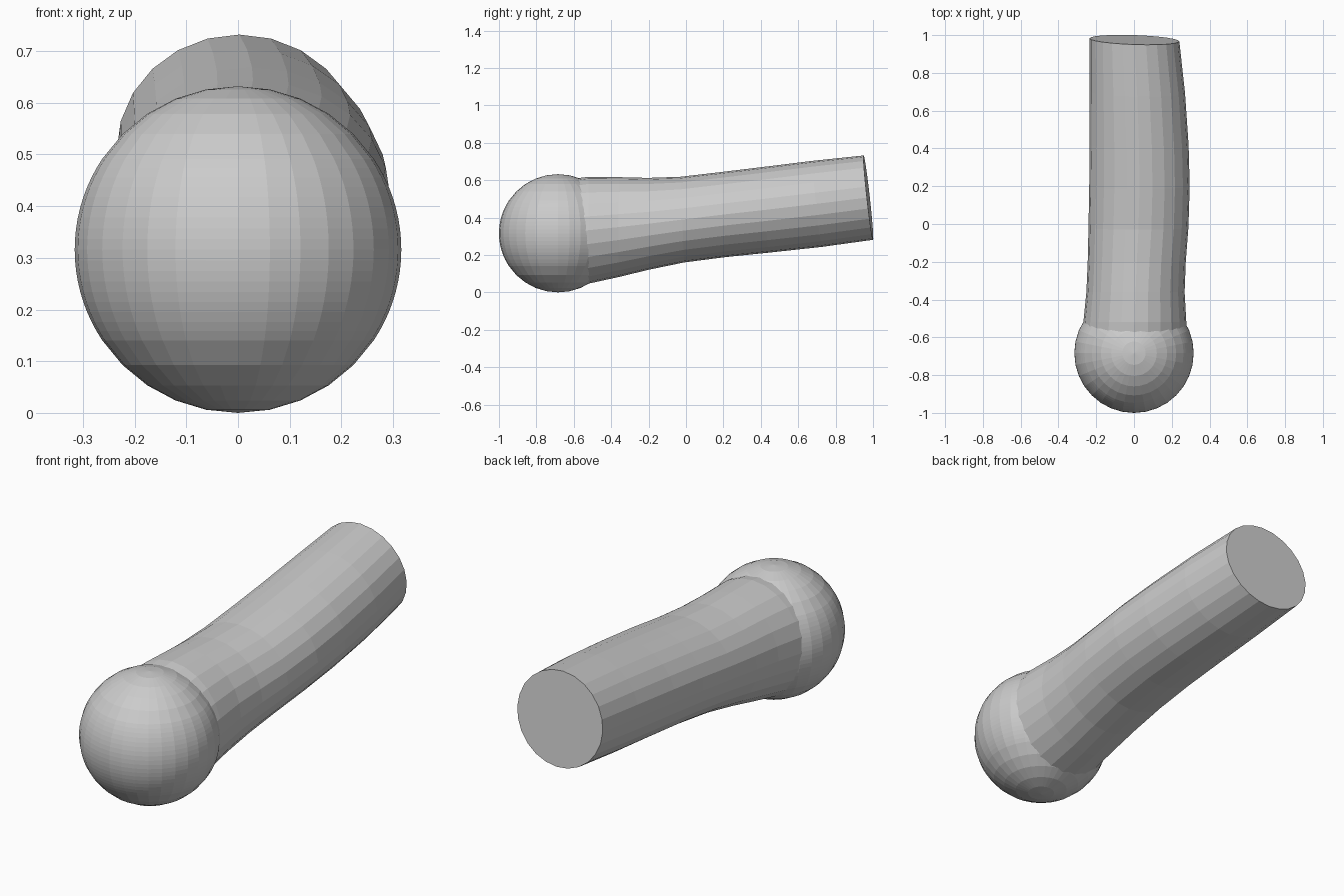
import bpy
import bmesh
from math import sin, cos, pi, radians

old = bpy.data.objects.get("Cube")
if old:
    bpy.data.objects.remove(old, do_unlink=True)


def loft(name, rings):
    """Skin a list of equal-length point rings and cap both ends."""
    bm = bmesh.new()
    loops = [[bm.verts.new(p) for p in ring] for ring in rings]
    n = len(loops[0])
    for a, b in zip(loops, loops[1:]):
        for i in range(n):
            j = (i + 1) % n
            bm.faces.new((a[i], a[j], b[j], b[i]))
    bm.faces.new(loops[0])
    bm.faces.new(loops[-1])
    bmesh.ops.remove_doubles(bm, verts=bm.verts, dist=1e-5)
    bmesh.ops.recalc_face_normals(bm, faces=bm.faces)
    mesh = bpy.data.meshes.new(name)
    bm.to_mesh(mesh)
    bm.free()
    obj = bpy.data.objects.new(name, mesh)
    bpy.context.collection.objects.link(obj)
    return obj


# Ball: wide bands near the poles, fine bands around the middle
RADIUS, BALL_Y, SEGMENTS = 0.316, -0.684, 32
step = 11.25
pole = [step * k for k in range(4, 8)] + [89.99]
middle = [step / 3 * k for k in range(-9, 10)]
latitudes = [-a for a in reversed(pole)] + middle + pole


def ball_ring(lat):
    r, z = RADIUS * cos(radians(lat)), RADIUS * (1 + sin(radians(lat)))
    return [(r * cos(2 * pi * i / SEGMENTS), BALL_Y + r * sin(2 * pi * i / SEGMENTS), z)
            for i in range(SEGMENTS)]


ball = loft("ball_with_shaft", [ball_ring(a) for a in latitudes])

# Shaft stations: y, lean, left-right skew, x min, x max, z min, z max
stations = [
    (-0.62, 0.0, 0.0, -0.28, 0.28, 0.035, 0.605),
    (-0.52, 0.0, 0.0, -0.268, 0.277, 0.047, 0.618),
    (-0.36, 0.0, 0.0, -0.252, 0.268, 0.082, 0.616),
    (-0.20, 0.005, 0.0, -0.245, 0.274, 0.122, 0.612),
    (-0.02, 0.01, 0.0, -0.241, 0.288, 0.160, 0.618),
    (0.20, 0.015, 0.0, -0.237, 0.295, 0.189, 0.643),
    (0.42, 0.02, 0.0, -0.235, 0.289, 0.212, 0.669),
    (0.70, 0.025, -0.005, -0.235, 0.270, 0.243, 0.703),
    (0.975, 0.025, -0.008, -0.235, 0.240, 0.281, 0.732),
]


def shaft_ring(y, lean, skew, x0, x1, z0, z1, sides=24):
    ring = []
    for i in range(sides):
        s, c = sin(2 * pi * i / sides), cos(2 * pi * i / sides)
        ring.append(((x0 + x1) / 2 + (x1 - x0) / 2 * s,
                     y - lean * c + skew * s,
                     (z0 + z1) / 2 + (z1 - z0) / 2 * c))
    return ring


shaft = loft("shaft", [shaft_ring(*s) for s in stations])

# Merge the shaft into the ball as one closed, faceted surface
union = ball.modifiers.new("join_shaft", 'BOOLEAN')
union.operation = 'UNION'
union.solver = 'EXACT'
union.object = shaft
bpy.context.view_layer.objects.active = ball
bpy.ops.object.modifier_apply(modifier=union.name)
bpy.data.objects.remove(shaft, do_unlink=True)
